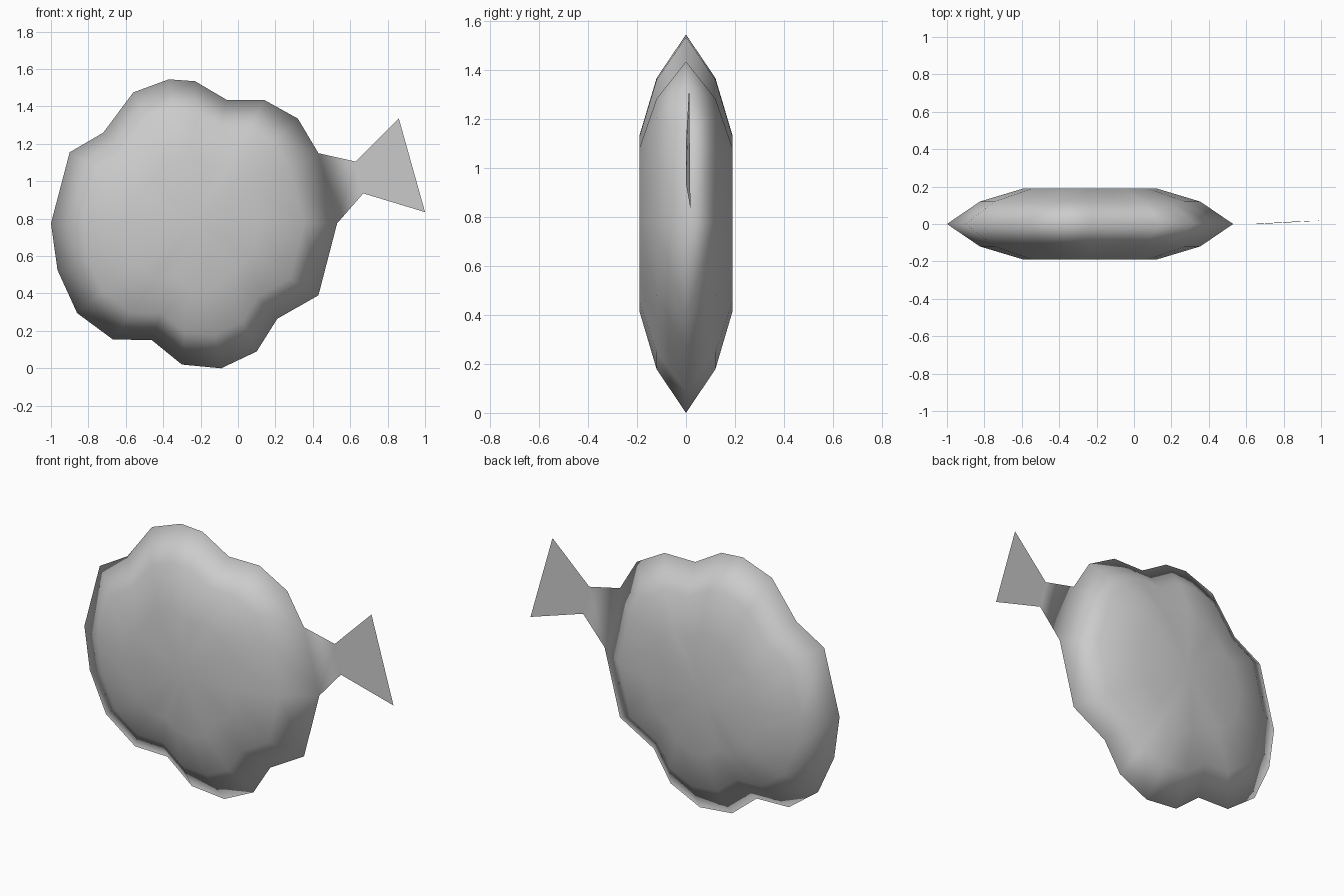
import bpy
import bmesh

cube = bpy.data.objects.get("Cube")
if cube:
    bpy.data.objects.remove(cube, do_unlink=True)

grey = bpy.data.materials.new("plain_grey")
grey.use_nodes = True
grey.diffuse_color = (0.6, 0.6, 0.6, 1)
bsdf = grey.node_tree.nodes["Principled BSDF"]
bsdf.inputs["Base Color"].default_value = grey.diffuse_color
bsdf.inputs["Roughness"].default_value = 0.8


def finish(bm, name, smooth):
    for face in bm.faces:
        face.smooth = smooth
    mesh = bpy.data.meshes.new(name)
    bm.to_mesh(mesh)
    bm.free()
    mesh.materials.append(grey)
    obj = bpy.data.objects.new(name, mesh)
    bpy.context.collection.objects.link(obj)
    return obj


# Scalloped outline of the body, anticlockwise from the tail side
CENTRE = (-0.235, 0.775)
OUTLINE = [(0.53, 0.775), (0.43, 1.15), (0.32, 1.335), (0.14, 1.435),
           (-0.06, 1.435), (-0.23, 1.535), (-0.37, 1.545), (-0.56, 1.475),
           (-0.72, 1.26), (-0.9, 1.155), (-1.0, 0.775), (-0.965, 0.525),
           (-0.86, 0.295), (-0.67, 0.155), (-0.46, 0.15), (-0.3, 0.02),
           (-0.09, 0.0), (0.1, 0.09), (0.21, 0.265), (0.43, 0.39)]
COUNT = len(OUTLINE)

# Body: the outline shrinks in steps towards each flat side
bm = bmesh.new()


def ring(scale, y):
    cx, cz = CENTRE
    return [bm.verts.new((cx + (x - cx) * scale, y, cz + (z - cz) * scale))
            for x, z in OUTLINE]


rim = ring(1.0, 0.0)
for side in (-1, 1):
    outer = rim
    for scale, y in ((0.77, 0.12), (0.465, 0.19)):
        inner = ring(scale, side * y)
        for i in range(COUNT):
            j = (i + 1) % COUNT
            bm.faces.new((outer[i], outer[j], inner[j], inner[i]))
        outer = inner
    pole = bm.verts.new((CENTRE[0], side * 0.19, CENTRE[1]))
    for i in range(COUNT):
        bm.faces.new((outer[i], outer[(i + 1) % COUNT], pole))
bmesh.ops.recalc_face_normals(bm, faces=bm.faces[:])

# Tail stem: a thin sheet growing out of the rim
stem_low = bm.verts.new((0.67, 0.0, 0.935))
stem_high = bm.verts.new((0.63, 0.0, 1.105))
bm.faces.new((rim[0], stem_low, stem_high, rim[1]))
finish(bm, "body", True)

# Tail fin: a flat flared sheet
bm = bmesh.new()
fin = [bm.verts.new(p) for p in ((0.67, 0.0, 0.935), (1.0, 0.018, 0.835),
                                 (0.86, 0.013, 1.335), (0.63, 0.0, 1.105))]
bm.faces.new(fin)
finish(bm, "tail_fin", False)
